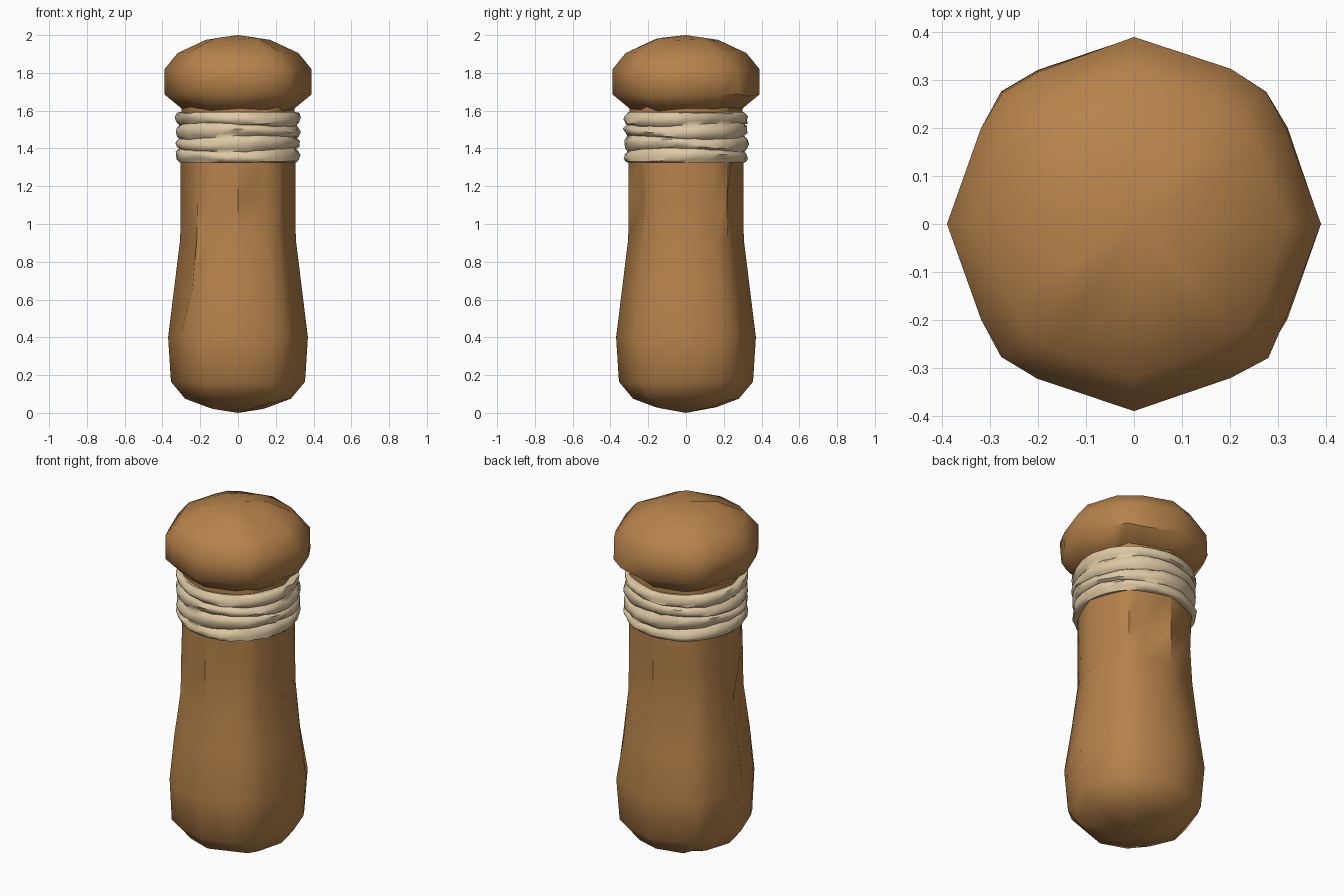
import bpy, bmesh, math, random

if "Cube" in bpy.data.objects:
    bpy.data.objects.remove(bpy.data.objects["Cube"])

random.seed(4)


def material(name, rgb):
    m = bpy.data.materials.new(name)
    m.diffuse_color = (*rgb, 1)
    m.use_nodes = True
    m.node_tree.nodes["Principled BSDF"].inputs["Base Color"].default_value = m.diffuse_color
    return m


wood = material("warm brown wood", (0.47, 0.225, 0.07))
rope = material("pale rope", (0.73, 0.58, 0.37))


def loft(name, rings, mat, angle, cap_bottom=None, cap_top=None, closed=False):
    """Skin a list of point rings; cap with a centre point at the given heights."""
    bm = bmesh.new()
    vs = [[bm.verts.new(p) for p in ring] for ring in rings]
    n = len(vs[0])
    pairs = list(zip(vs, vs[1:]))
    if closed:
        pairs.append((vs[-1], vs[0]))
    for a, b in pairs:
        for i in range(n):
            j = (i + 1) % n
            bm.faces.new((a[i], a[j], b[j], b[i]))
    for z, ring in ((cap_bottom, vs[0]), (cap_top, vs[-1])):
        if z is not None:
            c = bm.verts.new((0, 0, z))
            for i in range(n):
                bm.faces.new((ring[i], ring[(i + 1) % n], c))
    bmesh.ops.recalc_face_normals(bm, faces=bm.faces)
    me = bpy.data.meshes.new(name)
    bm.to_mesh(me)
    bm.free()
    me.materials.append(mat)
    ob = bpy.data.objects.new(name, me)
    bpy.context.collection.objects.link(ob)
    bpy.ops.object.select_all(action='DESELECT')
    ob.select_set(True)
    bpy.context.view_layer.objects.active = ob
    bpy.ops.object.shade_smooth_by_angle(angle=math.radians(angle))
    return ob


# hewn cross-section: a point on each axis and a chamfered corner between
SECTION = [(q * 90 + a, r) for q in range(4)
           for a, r in ((0, 1.0), (32, 0.98), (45, 1.015), (58, 0.98))]


def hewn_ring(radius, z, rough, chips=()):
    pts = []
    for i, (a, s) in enumerate(SECTION):
        r = radius * s
        if i % 4:  # axis points stay put, corners are carved unevenly
            r -= random.uniform(0, rough)
        if i in chips:
            r -= 0.025
        t = math.radians(a)
        pts.append((r * math.cos(t), r * math.sin(t),
                    z + (random.uniform(-rough, rough) if i % 4 else 0)))
    return pts


# post shaft: rounded foot, swollen base, straight neck
shaft = [(0.16, 0.03, ()), (0.28, 0.075, ()), (0.355, 0.165, (15,)),
         (0.37, 0.40, ()), (0.338, 0.66, (9,)), (0.306, 0.92, (9, 5)),
         (0.304, 1.12, (3, 13)), (0.304, 1.36, ()), (0.298, 1.64, ())]
loft("post_shaft", [hewn_ring(r, z, 0.012, c) for r, z, c in shaft],
     wood, 45, cap_bottom=0.0, cap_top=1.65)

# rounded cap on top of the post
cap = [(0.285, 1.60, ()), (0.388, 1.685, ()), (0.389, 1.82, ()),
       (0.32, 1.905, ()), (0.17, 1.975, ())]
loft("post_cap", [hewn_ring(r, z, 0.01, c) for r, z, c in cap],
     wood, 50, cap_bottom=1.60, cap_top=2.0)

# rope wrap: four bulging turns that wander a little
N, TURNS, Z0, Z1 = 40, 4, 1.325, 1.592
profile = []
for k in range(TURNS):
    for f, r in ((0.0, 0.309), (0.2, 0.324), (0.5, 0.329), (0.8, 0.324)):
        profile.append((r, Z0 + (Z1 - Z0) * (k + f) / TURNS))
profile += [(0.306, Z1), (0.27, Z1 - 0.01)]
rings = [[(0.27 * math.cos(i * math.tau / N), 0.27 * math.sin(i * math.tau / N), Z0 + 0.01)
          for i in range(N)]]
for k, (r, z) in enumerate(profile):
    ring = []
    inner = 0 < k < len(profile) - 2
    for i in range(N):
        t = i * math.tau / N
        rr = r + (random.uniform(-0.007, 0.006) if inner else 0)
        zz = z + (0.010 * math.sin(2 * t + k * 0.5) + random.uniform(-0.003, 0.003) if inner else 0)
        zz = min(max(zz, Z0 - 0.003), Z1 + 0.003)
        ring.append((rr * math.cos(t), rr * math.sin(t), zz))
    rings.append(ring)
loft("rope_wrap", rings, rope, 60, closed=True)
